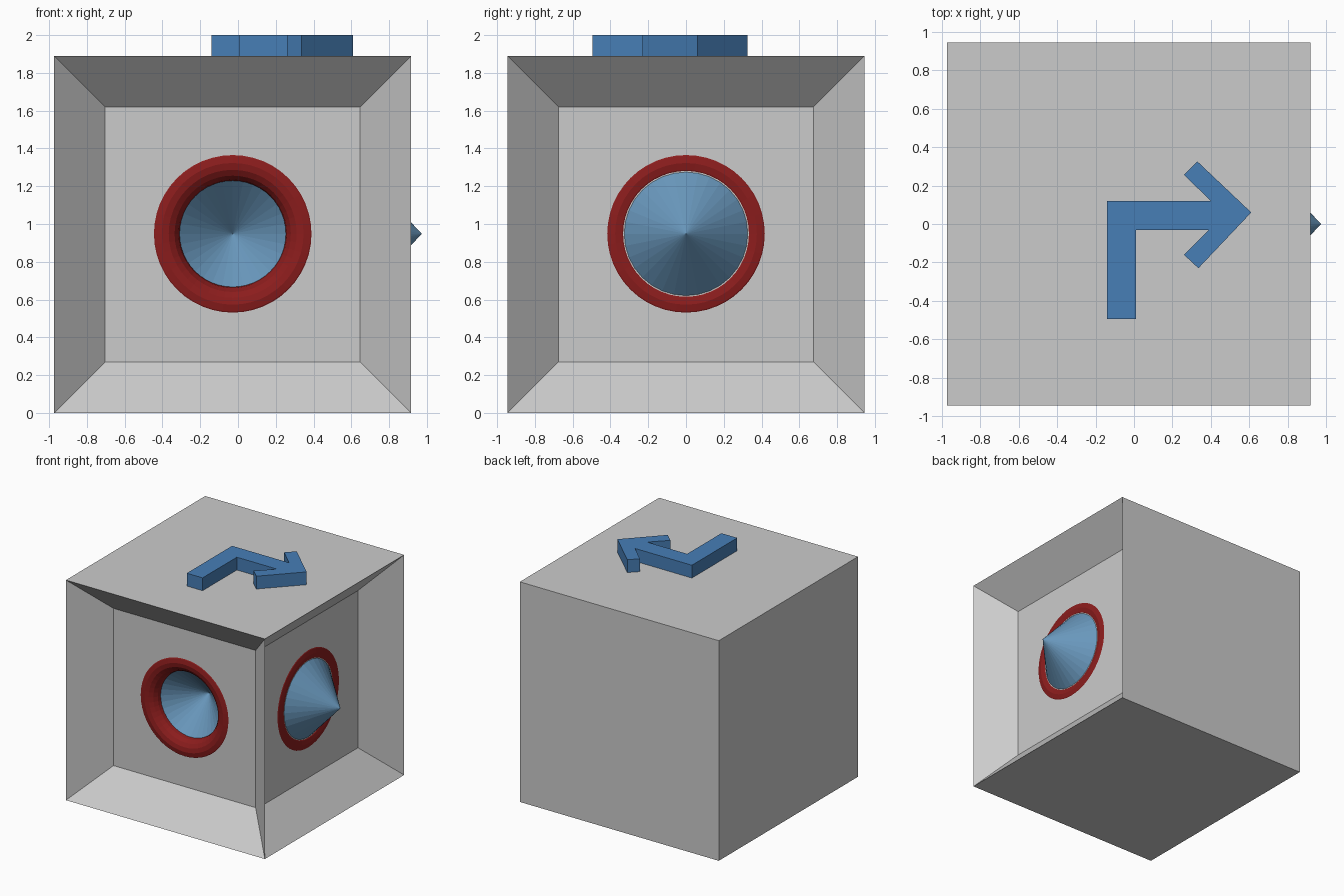
import bpy, bmesh
from math import pi
from mathutils import Matrix, Vector

if "Cube" in bpy.data.objects:
    bpy.data.objects.remove(bpy.data.objects["Cube"])

X0, X1, Y, H = -0.973, 0.917, 0.945, 1.89     # box limits
INSET, DEPTH = 0.27, 0.26                     # sloped recess
FRONT_Y, RIGHT_X = -Y + DEPTH, X1 - 0.25      # recessed panel planes
MID_Z, MID_X = 0.948, (X0 + X1) / 2


def material(name, rgb):
    m = bpy.data.materials.new(name)
    m.diffuse_color = (*rgb, 1)
    m.use_nodes = True
    m.node_tree.nodes["Principled BSDF"].inputs["Base Color"].default_value = m.diffuse_color
    return m


def finish(bm, name, mat=None):
    bmesh.ops.recalc_face_normals(bm, faces=bm.faces)
    me = bpy.data.meshes.new(name)
    bm.to_mesh(me)
    bm.free()
    ob = bpy.data.objects.new(name, me)
    bpy.context.collection.objects.link(ob)
    if mat:
        me.materials.append(mat)
    return ob


def cone(name, base, tip, radius, mat, tip_radius=0.0, open_base=False):
    base, tip = Vector(base), Vector(tip)
    d = tip - base
    rot = d.to_track_quat('Z', 'Y').to_matrix().to_4x4()
    bm = bmesh.new()
    bmesh.ops.create_cone(bm, cap_ends=not open_base, segments=32 if mat else 64,
                          radius1=radius, radius2=tip_radius, depth=d.length,
                          matrix=Matrix.Translation((base + tip) / 2) @ rot)
    return finish(bm, name, mat)


def ring(name, loc, rot, mat):
    bpy.ops.mesh.primitive_torus_add(major_segments=48, minor_segments=16, major_radius=0.375,
                                     minor_radius=0.095, location=loc, rotation=rot)
    ob = bpy.context.object
    ob.name = name
    ob.data.materials.append(mat)


red = material("dark_red", (0.26, 0.012, 0.012))
steel = material("steel_blue", (0.14, 0.31, 0.50))
blue = material("arrow_blue", (0.063, 0.21, 0.47))

# cabinet: box with sloped recesses in the front and right faces
bm = bmesh.new()
bmesh.ops.create_cube(bm, size=1)
bmesh.ops.scale(bm, vec=(X1 - X0, 2 * Y, H), verts=bm.verts)
bmesh.ops.translate(bm, vec=(MID_X, 0, H / 2), verts=bm.verts)
bm.normal_update()
for axis, depth in ((Vector((0, -1, 0)), DEPTH), (Vector((1, 0, 0)), 0.25)):
    face = max(bm.faces, key=lambda f: f.normal.dot(axis) * 10 + f.calc_area())
    bmesh.ops.inset_region(bm, faces=[face], thickness=INSET, use_even_offset=True)
    bmesh.ops.translate(bm, vec=-axis * depth, verts=face.verts)
    bm.normal_update()
cabinet = finish(bm, "cabinet")

# round opening behind the front ring
cutter = cone("opening_cutter", (MID_X, FRONT_Y - 0.1, MID_Z), (MID_X, FRONT_Y + 0.42, MID_Z),
              0.375, None, tip_radius=0.375)
cutter.hide_render = True
cutter.hide_viewport = True
cut = cabinet.modifiers.new("opening", 'BOOLEAN')
cut.operation, cut.object, cut.solver = 'DIFFERENCE', cutter, 'EXACT'

# rings sunk into the panels
SINK = 0.084
ring("front_ring", (MID_X, FRONT_Y + SINK, MID_Z), (pi / 2, 0, 0), red)
ring("right_ring", (RIGHT_X - SINK, 0, MID_Z), (0, pi / 2, 0), red)

# inward funnel on the front, outward cone on the right
cone("front_funnel", (MID_X, FRONT_Y + 0.035, MID_Z), (MID_X, FRONT_Y + 0.335, MID_Z),
     0.328, steel, open_base=True)
cone("right_cone", (RIGHT_X, 0, MID_Z), (0.973, 0, MID_Z), 0.327, steel)

# bent arrow on the lid
outline = [(-0.14, -0.495), (0.01, -0.495), (0.01, -0.03), (0.39, -0.03), (0.26, -0.16),
           (0.335, -0.23), (0.61, 0.06), (0.33, 0.325), (0.26, 0.255), (0.40, 0.12),
           (-0.14, 0.12)]
bm = bmesh.new()
base = bm.faces.new([bm.verts.new((x, y, H)) for x, y in outline])
top = bmesh.ops.extrude_face_region(bm, geom=[base], use_keep_orig=True)
bmesh.ops.translate(bm, vec=(0, 0, 2 - H),
                    verts=[v for v in top["geom"] if isinstance(v, bmesh.types.BMVert)])
finish(bm, "lid_arrow", blue)
